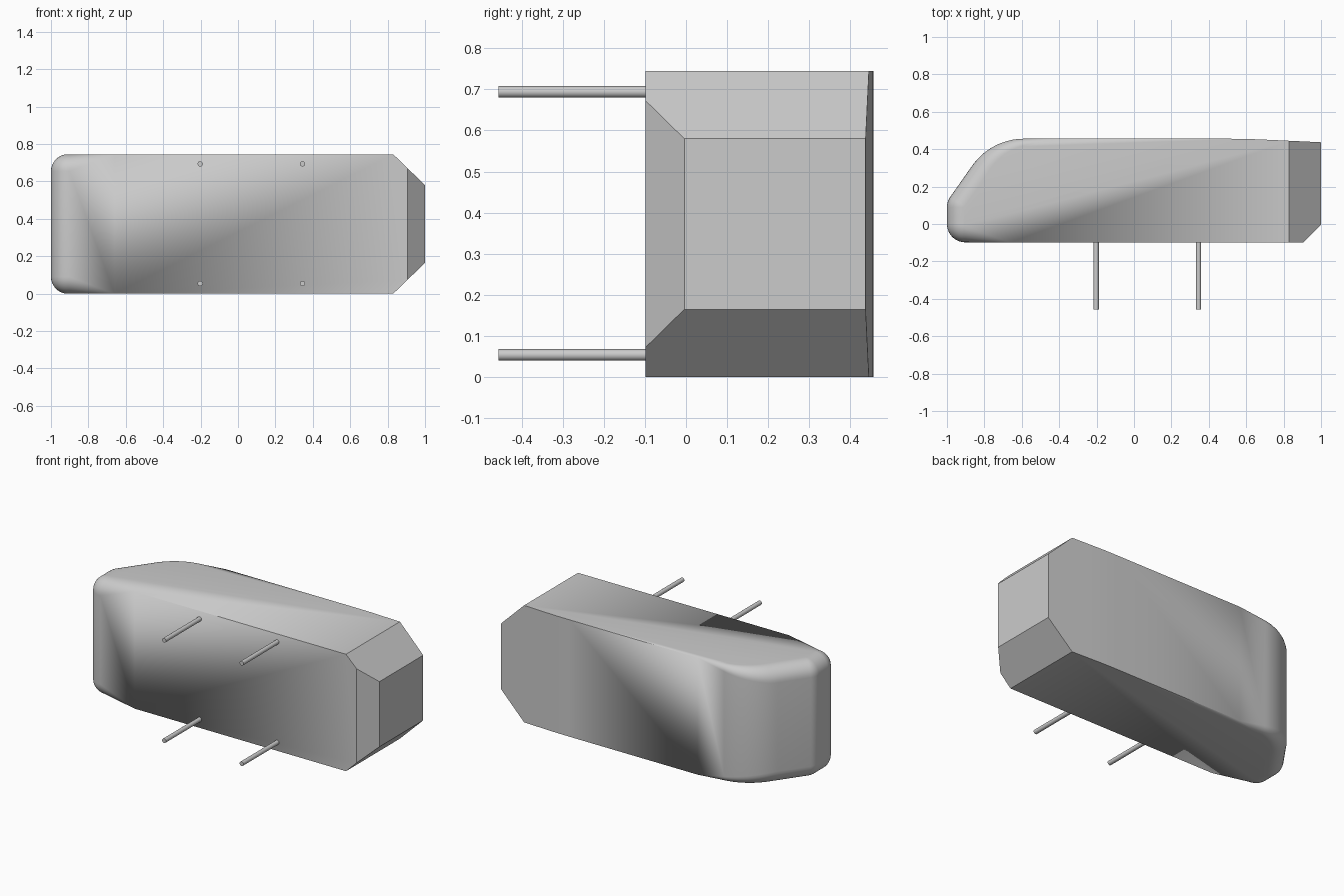
import bpy, bmesh, math
from mathutils import Vector

cube = bpy.data.objects.get("Cube")
if cube:
    bpy.data.objects.remove(cube, do_unlink=True)

HEIGHT = 0.745
FRONT, BACK = -0.098, 0.456
FILLET = 0.09

grey = bpy.data.materials.new("light_grey")
grey.use_nodes = True
grey.diffuse_color = (0.6, 0.6, 0.6, 1)
grey.node_tree.nodes["Principled BSDF"].inputs["Base Color"].default_value = (0.6, 0.6, 0.6, 1)


def finish(name, bm):
    bmesh.ops.recalc_face_normals(bm, faces=bm.faces)
    mesh = bpy.data.meshes.new(name)
    bm.to_mesh(mesh)
    bm.free()
    mesh.materials.append(grey)
    obj = bpy.data.objects.new(name, mesh)
    bpy.context.collection.objects.link(obj)
    bpy.ops.object.select_all(action='DESELECT')
    obj.select_set(True)
    bpy.context.view_layer.objects.active = obj
    bpy.ops.object.shade_smooth_by_angle(angle=math.radians(30))
    return obj


def rounded(before, corner, after, radius, steps):
    """Points and outward normals of a corner arc, walking clockwise."""
    a, p, b = Vector(before), Vector(corner), Vector(after)
    u, v = (p - a).normalized(), (b - p).normalized()
    tangent = radius * math.tan(u.angle(v) / 2)
    start, n0, n1 = p - u * tangent, Vector((-u.y, u.x)), Vector((-v.y, v.x))
    centre = start - n0 * radius
    normals = [n0.slerp(n1, i / steps) for i in range(steps + 1)]
    return [(centre + n * radius, n) for n in normals]


def edge_radius(p):
    """The rounding of the top and bottom edges fades out along the body."""
    start, full = (-0.66, -0.9) if p.y < 0 else (-0.4, -0.85)
    return FILLET * min(1, max(0, (start - p.x) / (start - full)))


# Plan outline, clockwise from the front right
front_left, nose, shoulder = (-1, FRONT), (-1, 0.12), (-0.764, BACK)
down, up = Vector((0, -1)), Vector((0, 1))
outline = [(Vector((0.905, FRONT)), down), (Vector((-0.66, FRONT)), down)]
outline += rounded((0, FRONT), front_left, nose, 0.098, 12)
outline += rounded(front_left, nose, shoulder, 0.1, 6)
outline += rounded(nose, shoulder, (0, BACK), 0.34, 16)
outline += [(Vector((x, y)), up) for x, y in
            ((-0.4, BACK), (0.5, BACK), (0.6, 0.455), (0.7, 0.451), (1, 0.437), (1, -0.004))]

# Body: stacked rings that follow the fading edge rounding
bm = bmesh.new()
STEPS = 8
rings = []
for side in (-1, 1):
    for k in range(STEPS + 1):
        t = (k if side > 0 else STEPS - k) / STEPS * math.pi / 2
        ring = []
        for p, n in outline:
            r = edge_radius(p)
            q = p - n * r * (1 - math.cos(t))
            drop = r * (1 - math.sin(t))
            ring.append(bm.verts.new((q.x, q.y, HEIGHT - drop if side > 0 else drop)))
        rings.append(ring)
count = len(outline)
for low, high in zip(rings, rings[1:]):
    for i in range(count):
        j = (i + 1) % count
        bm.faces.new((low[i], low[j], high[j], high[i]))
bm.faces.new(rings[0])
bm.faces.new(rings[-1])
bmesh.ops.remove_doubles(bm, verts=bm.verts, dist=0.0002)

# Sloped cuts at the top and bottom of the right end
for z, sign in ((HEIGHT, 1), (0, -1)):
    cut = bmesh.ops.bisect_plane(bm, geom=bm.verts[:] + bm.edges[:] + bm.faces[:],
                                 plane_co=(0.83, 0, z), plane_no=(0.165, 0, 0.17 * sign),
                                 clear_outer=True)
    edges = [e for e in cut["geom_cut"] if isinstance(e, bmesh.types.BMEdge)]
    bmesh.ops.holes_fill(bm, edges=edges, sides=0)
finish("body", bm)

# Four mounting pins on the front
pin_length = 0.456 + FRONT + 0.02
for x, column in ((-0.202, "right"), (0.345, "left")):
    for z, row in ((0.054, "lower"), (0.694, "upper")):
        bm = bmesh.new()
        bmesh.ops.create_cone(bm, cap_ends=True, segments=24, radius1=0.014, radius2=0.014,
                              depth=pin_length)
        pin = finish(f"{row}_{column}_pin", bm)
        pin.rotation_euler.x = math.pi / 2
        pin.location = (x, -0.456 + pin_length / 2, z)
